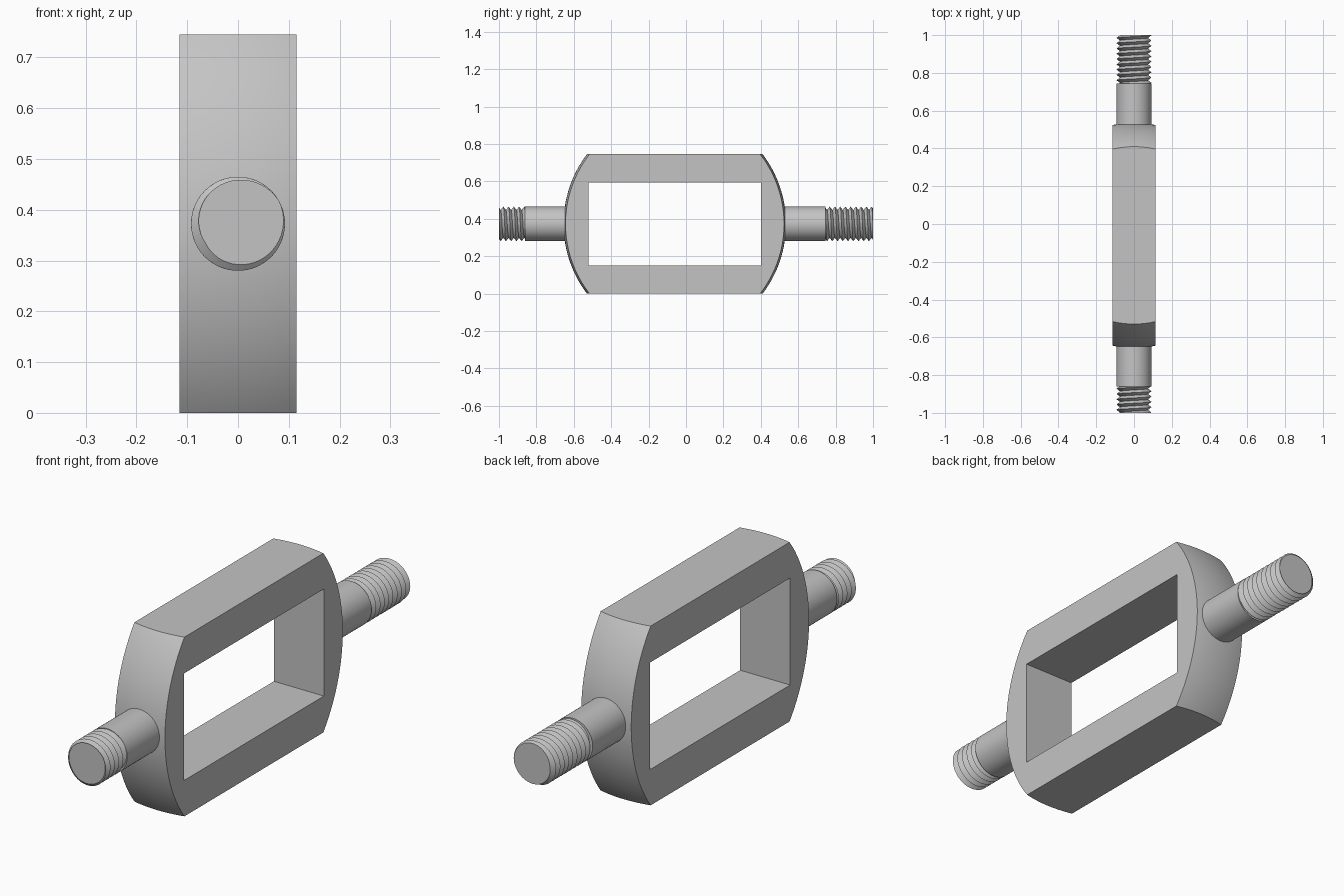
import bpy
import bmesh
from math import cos, sin, pi, ceil
from mathutils import Matrix, Vector

cube = bpy.data.objects.get("Cube")
if cube:
    bpy.data.objects.remove(cube, do_unlink=True)

MID = 0.3725          # height of the long axis
HALF_WIDTH = 0.115
ROD = 0.0925          # rod radius
DOME = 0.617          # radius of the domed ends
FRONT, BACK = -0.655, 0.535
TURN = Matrix.Rotation(pi / 2, 4, 'X')

steel = bpy.data.materials.new("plain_steel_grey")
steel.use_nodes = True
GREY = (0.55, 0.55, 0.55, 1)
steel.diffuse_color = GREY
steel.node_tree.nodes["Principled BSDF"].inputs["Base Color"].default_value = GREY


def finish(name, bm):
    bmesh.ops.recalc_face_normals(bm, faces=bm.faces[:])
    mesh = bpy.data.meshes.new(name)
    bm.to_mesh(mesh)
    bm.free()
    mesh.materials.append(steel)
    obj = bpy.data.objects.new(name, mesh)
    bpy.context.collection.objects.link(obj)
    return obj


def smooth(obj):
    bpy.ops.object.select_all(action='DESELECT')
    obj.select_set(True)
    bpy.context.view_layer.objects.active = obj
    bpy.ops.object.shade_smooth_by_angle(angle=pi / 6)


def box(name, low, high):
    low, high = Vector(low), Vector(high)
    bm = bmesh.new()
    bmesh.ops.create_cube(bm, size=1, matrix=Matrix.Translation((low + high) / 2)
                          @ Matrix.Diagonal((high - low).to_4d()))
    return finish(name, bm)


def ball(name, y):
    bm = bmesh.new()
    bmesh.ops.create_uvsphere(bm, u_segments=96, v_segments=64, radius=DOME,
                              matrix=Matrix.Translation((0, y, MID)) @ TURN)
    return finish(name, bm)


def cut(obj, cutter, operation):
    cutter.hide_render = True
    mod = obj.modifiers.new("cut", 'BOOLEAN')
    mod.operation, mod.object, mod.solver = operation, cutter, 'EXACT'
    bpy.context.view_layer.objects.active = obj
    bpy.ops.object.modifier_apply(modifier=mod.name)
    bpy.data.objects.remove(cutter, do_unlink=True)


def shaft(name, y0, y1):
    bm = bmesh.new()
    place = Matrix.Translation((0, (y0 + y1) / 2, MID)) @ TURN
    bmesh.ops.create_cone(bm, cap_ends=True, segments=64, radius1=ROD,
                          radius2=ROD, depth=y1 - y0, matrix=place)
    smooth(finish(name, bm))


def thread(name, y0, y1, pitch=0.028, depth=0.018, phase=1 / 12, sides=48):
    # Crest and root helices, trimmed flat at both ends
    bm = bmesh.new()
    rows = []
    for j in range(-4, 2 * ceil((y1 - y0) / pitch) + 5):
        row = []
        for k in range(sides + 1):
            turn = k / sides
            y = min(max(y0 + (j / 2 + phase - turn) * pitch, y0), y1)
            t = ((y - y0) / pitch - phase + turn) % 1
            r = ROD - depth * (1 - abs(1 - 2 * t))
            a = 2 * pi * turn
            row.append(bm.verts.new((r * cos(a), y, MID + r * sin(a))))
        rows.append(row)
    for low, high in zip(rows, rows[1:]):
        for k in range(sides):
            bm.faces.new((low[k], low[k + 1], high[k + 1], high[k]))
    bmesh.ops.remove_doubles(bm, verts=bm.verts[:], dist=1e-5)
    bmesh.ops.holes_fill(bm, edges=[e for e in bm.edges if e.is_boundary], sides=0)
    smooth(finish(name, bm))


# Rectangular frame with an open window and domed ends
frame = box("frame", (-HALF_WIDTH, FRONT - 0.05, 0), (HALF_WIDTH, BACK + 0.05, 2 * MID))
cut(frame, ball("front_dome_cutter", FRONT + DOME), 'INTERSECT')
cut(frame, ball("back_dome_cutter", BACK - DOME), 'INTERSECT')
cut(frame, box("window_cutter", (-0.3, -0.52, 0.15), (0.3, 0.4, 0.595)), 'DIFFERENCE')
smooth(frame)

# Plain shafts seated in the domes
shaft("front_shaft", -0.86, -0.6)
shaft("back_shaft", 0.48, 0.745)

# Threaded rod ends
thread("front_thread", -1, -0.86)
thread("back_thread", 0.745, 1)
